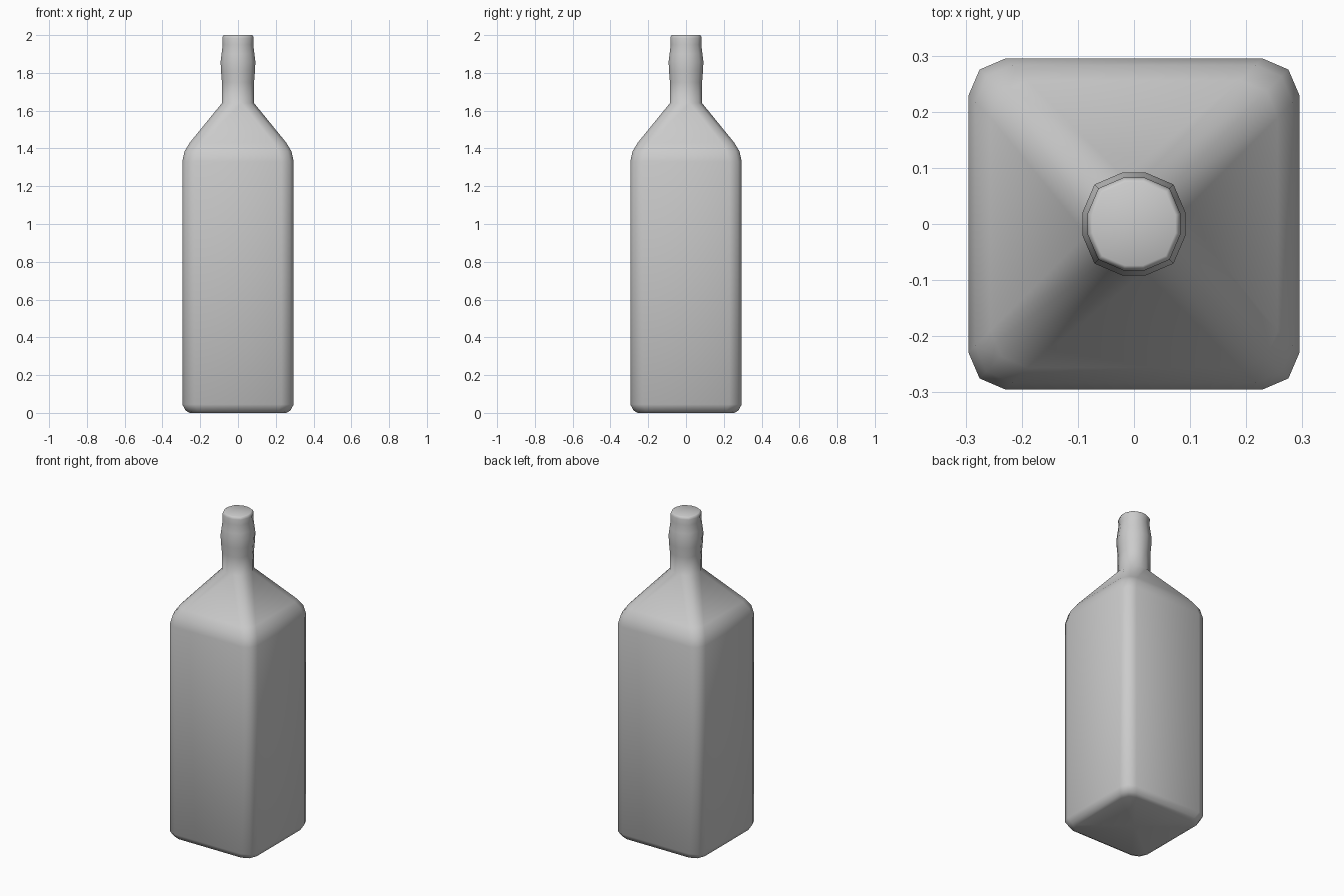
import bpy, bmesh

if "Cube" in bpy.data.objects:
    bpy.data.objects.remove(bpy.data.objects["Cube"])

# Profile: height, half width, corner cut (each ring is a square with rounded corners)
RINGS = [
    (0.000, 0.255, 0.060), (0.012, 0.277, 0.063), (0.045, 0.295, 0.066),
    (1.330, 0.295, 0.066), (1.385, 0.283, 0.066), (1.430, 0.256, 0.066),
    (1.640, 0.085, 0.066), (1.750, 0.085, 0.067), (1.810, 0.090, 0.071),
    (1.860, 0.092, 0.072), (1.900, 0.087, 0.068), (1.950, 0.081, 0.064),
    (1.985, 0.083, 0.065), (1.997, 0.079, 0.062), (2.000, 0.074, 0.058),
]


def ring(bm, z, w, c):
    corner = [(w, w - c), (w - 0.3 * c, w - 0.3 * c), (w - c, w)]
    verts = []
    for _ in range(4):
        verts += [bm.verts.new((x, y, z)) for x, y in corner]
        corner = [(-y, x) for x, y in corner]
    return verts


def fan(bm, loop, z, flip):
    centre = bm.verts.new((0, 0, z))
    for i in range(len(loop)):
        a, b = loop[i], loop[(i + 1) % len(loop)]
        bm.faces.new((b, a, centre) if flip else (a, b, centre))


# Bottle: square body, sloped shoulders and bulged neck in one skin
bm = bmesh.new()
loops = [ring(bm, *r) for r in RINGS]
for low, high in zip(loops, loops[1:]):
    for i in range(len(low)):
        j = (i + 1) % len(low)
        bm.faces.new((low[i], low[j], high[j], high[i]))

# Closed base and mouth
fan(bm, loops[0], 0.0, True)
fan(bm, loops[-1], 2.0, False)
for f in bm.faces:
    f.smooth = True
mesh = bpy.data.meshes.new("bottle")
bm.to_mesh(mesh)
bm.free()
bpy.context.collection.objects.link(bpy.data.objects.new("bottle", mesh))
